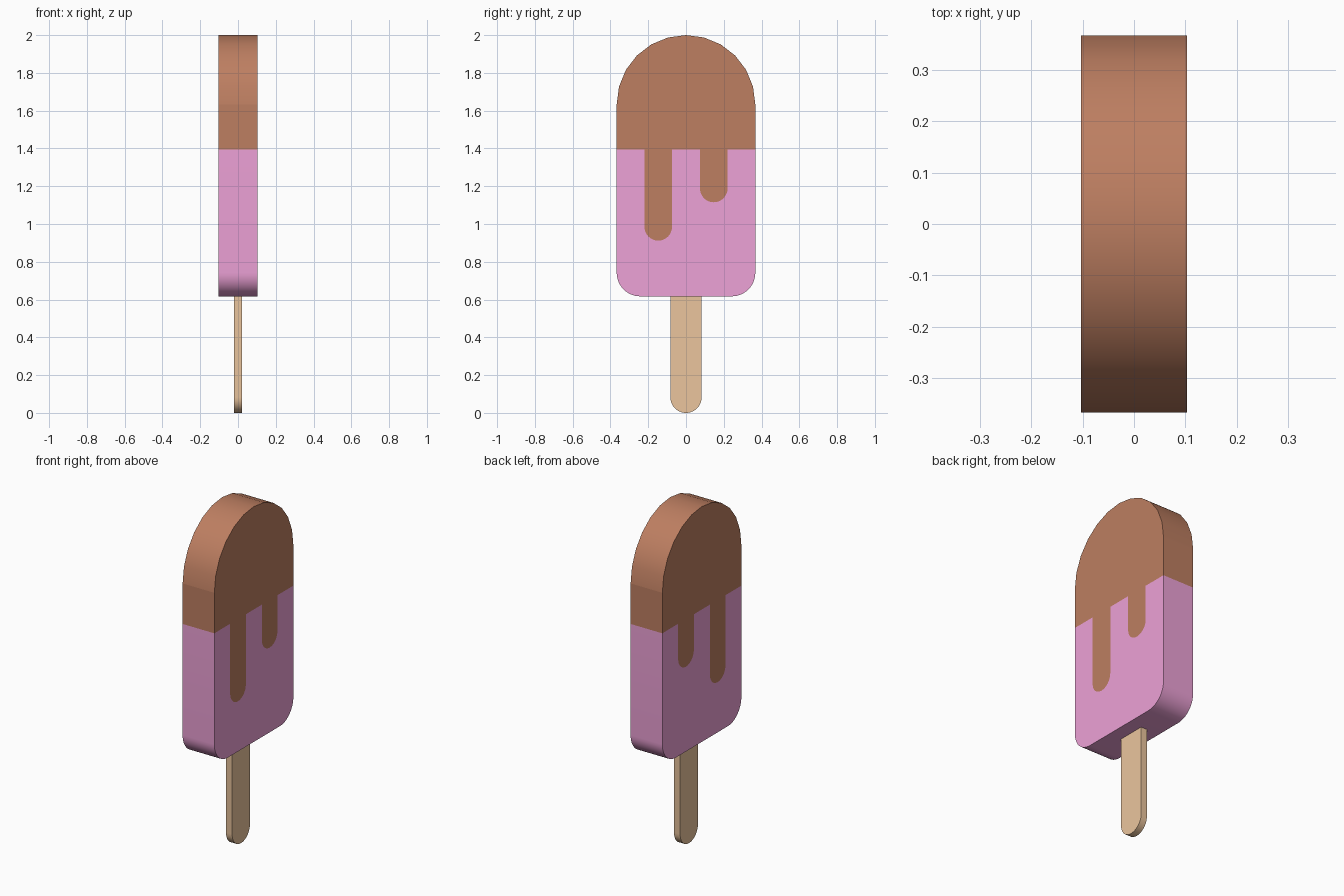
import bpy, bmesh
from math import sin, cos, radians

if "Cube" in bpy.data.objects:
    bpy.data.objects.remove(bpy.data.objects["Cube"])

HALF_W, BODY_X = 0.367, 0.103
BASE_Z, SEAM_Z, DOME_Z = 0.617, 1.395, 1.633
DRIP_R = 0.073


def arc(cy, cz, r, a0, a1, n):
    """Points (y, z) along a circular arc, angles in degrees."""
    angles = [radians(a0 + (a1 - a0) * i / n) for i in range(n + 1)]
    return [(cy + r * cos(a), cz + r * sin(a)) for a in angles]


def slab(name, outline, half_x, color, crease_z=None):
    """Extrude a y-z outline symmetrically along x."""
    bm = bmesh.new()
    face = bm.faces.new([bm.verts.new((-half_x, y, z)) for y, z in outline])
    res = bmesh.ops.extrude_face_region(bm, geom=[face], use_keep_orig=True)
    verts = [v for v in res["geom"] if isinstance(v, bmesh.types.BMVert)]
    bmesh.ops.translate(bm, verts=verts, vec=(2 * half_x, 0, 0))
    bmesh.ops.recalc_face_normals(bm, faces=bm.faces)
    for f in bm.faces:
        f.smooth = True
    for e in bm.edges:
        crease = crease_z is not None and all(abs(v.co.z - crease_z) < 1e-4 for v in e.verts)
        e.smooth = e.calc_face_angle(0) < radians(30) and not crease
    mesh = bpy.data.meshes.new(name)
    bm.to_mesh(mesh)
    bm.free()
    mat = bpy.data.materials.new(name + "_color")
    mat.diffuse_color = (*color, 1)
    mat.use_nodes = True
    mat.node_tree.nodes["Principled BSDF"].inputs["Base Color"].default_value = mat.diffuse_color
    mesh.materials.append(mat)
    obj = bpy.data.objects.new(name, mesh)
    bpy.context.collection.objects.link(obj)
    return obj


# Wavy seam shared by coating and ice: two rounded drips, left to right
seam = [(-HALF_W, SEAM_Z)]
for cy, bottom in ((-0.147, 0.912), (0.147, 1.115)):
    seam.append((cy - DRIP_R, SEAM_Z))
    seam += arc(cy, bottom + DRIP_R, DRIP_R, 180, 360, 16)
    seam.append((cy + DRIP_R, SEAM_Z))
seam.append((HALF_W, SEAM_Z))

# Chocolate coating with faceted dome top
dome = arc(0, DOME_Z, HALF_W, 0, 180, 12)
slab("chocolate_coating", seam + dome, BODY_X, (0.51, 0.21, 0.12), DOME_Z)

# Pink ice with rounded bottom corners
r = 0.125
corners = (arc(-HALF_W + r, BASE_Z + r, r, 180, 270, 12)
           + arc(HALF_W - r, BASE_Z + r, r, 270, 360, 12))
slab("pink_ice", corners + seam[::-1], BODY_X, (0.85, 0.36, 0.68))

# Wooden stick with rounded end
s = 0.083
stick = arc(0, s, s, 180, 360, 20) + [(s, 0.7), (-s, 0.7)]
slab("stick", stick, 0.02, (0.83, 0.56, 0.34))
